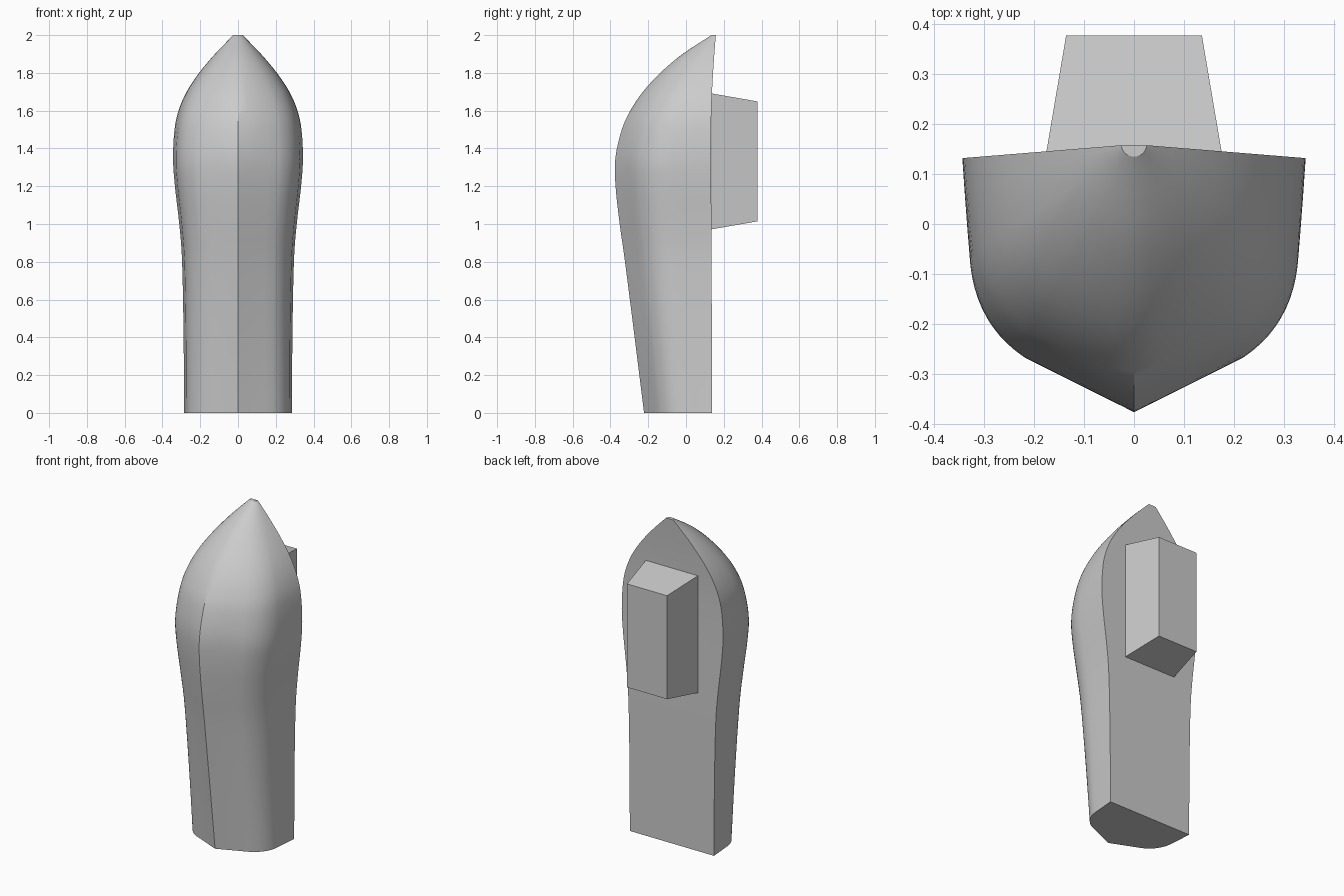
import bpy, bmesh, math
from mathutils import Vector

cube = bpy.data.objects.get("Cube")
if cube:
    bpy.data.objects.remove(cube, do_unlink=True)

grey = bpy.data.materials.new("light grey")
grey.use_nodes = True
grey.diffuse_color = (0.6, 0.6, 0.6, 1)
bsdf = next(n for n in grey.node_tree.nodes if n.type == 'BSDF_PRINCIPLED')
bsdf.inputs["Base Color"].default_value = grey.diffuse_color


def finish(name, bm):
    bmesh.ops.recalc_face_normals(bm, faces=bm.faces[:])
    mesh = bpy.data.meshes.new(name)
    bm.to_mesh(mesh)
    bm.free()
    obj = bpy.data.objects.new(name, mesh)
    bpy.context.collection.objects.link(obj)
    mesh.materials.append(grey)
    return obj


def loft(bm, sections):
    """Skin closed rings of points and cap both ends."""
    rings = [[bm.verts.new(p) for p in s] for s in sections]
    n = len(rings[0])
    for a, b in zip(rings, rings[1:]):
        for i in range(n):
            j = (i + 1) % n
            bm.faces.new((a[i], a[j], b[j], b[i]))
    bm.faces.new(rings[0])
    bm.faces.new(rings[-1])


def smooth_path(points, steps):
    """Catmull-Rom curve through the points."""
    pts = [points[0] * 2 - points[1]] + points + [points[-1] * 2 - points[-2]]
    out = []
    for p, a, b, q in zip(pts, pts[1:], pts[2:], pts[3:]):
        for s in range(steps):
            t = s / steps
            out.append(0.5 * (2 * a + (b - p) * t + (2 * p - 5 * a + 4 * b - q) * t**2
                              + (3 * a - p - 3 * b + q) * t**3))
    return out + [points[-1]]


# Unit half section: straight V bottom, round bilge, nearly upright side
keel, chine, pull, side, rail = (Vector(p) for p in
    ((0, 0), (0.64, 0.215), (0.92, 0.34), (0.957, 0.58), (1, 1)))
half = [keel.lerp(chine, i / 4) for i in range(4)]
half += [chine.lerp(pull, i / 10).lerp(pull.lerp(side, i / 10), i / 10) for i in range(10)]
half += [side.lerp(rail, i / 3) for i in range(4)]

# Stations along the hull: height, half width, keel depth
stations = [Vector(s) for s in (
    (0, 0.286, -0.222), (0.4, 0.288, -0.272), (0.8, 0.296, -0.323),
    (1.0, 0.311, -0.351), (1.2, 0.334, -0.373), (1.35, 0.344, -0.374),
    (1.5, 0.336, -0.34), (1.6, 0.315, -0.295), (1.7, 0.272, -0.228),
    (1.8, 0.206, -0.136), (1.9, 0.122, -0.018), (2.0, 0.025, 0.135))]


def section(station):
    z, width, depth = station
    deck = 0.132 + 0.081 * (0.344 - width)
    blend = max(0, (z - 1.3) / 0.7)
    pts = []
    for p in half:
        # The section turns from V-shaped to round towards the bow
        angle = math.atan2(p.x, 1 - p.y)
        p = p.lerp(Vector((math.sin(angle), 1 - math.cos(angle))), blend)
        pts.append((width * p.x, depth + (deck - depth) * p.y, z))
    return pts + [(-x, y, h) for x, y, h in reversed(pts[1:])]


# Hull with a flat deck and transom
bm = bmesh.new()
loft(bm, [section(s) for s in smooth_path(stations, 4)])
hull = finish("hull", bm)
bpy.ops.object.select_all(action='DESELECT')
hull.select_set(True)
bpy.context.view_layer.objects.active = hull
bpy.ops.object.shade_smooth_by_angle(angle=math.radians(30))


# Tapered cabin on the deck
def rectangle(y, half_x, low, high):
    return [(-half_x, y, low), (half_x, y, low), (half_x, y, high), (-half_x, y, high)]


bm = bmesh.new()
loft(bm, [rectangle(0.136, 0.177, 0.972, 1.691), rectangle(0.378, 0.136, 1.014, 1.649)])
finish("cabin", bm)
